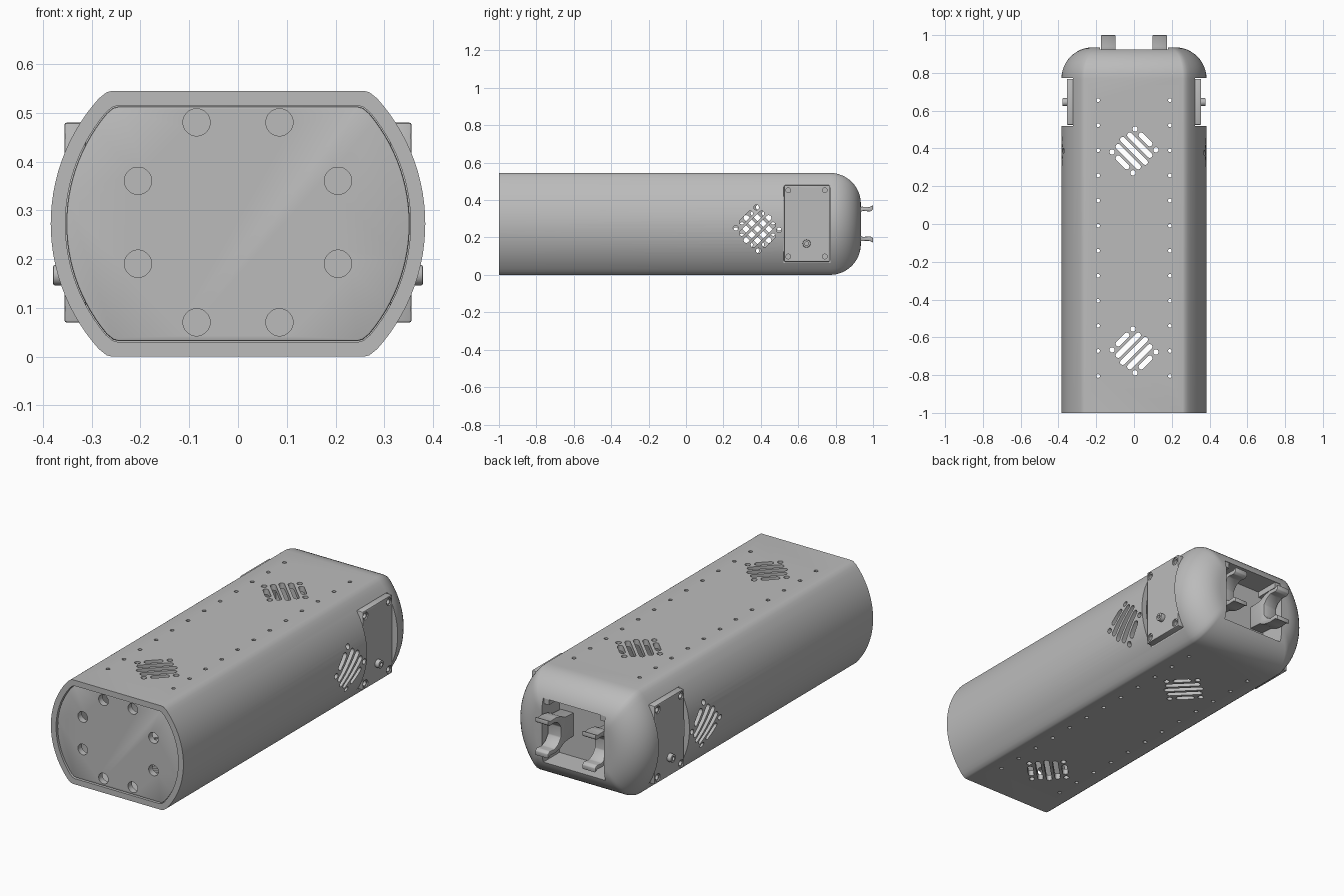
import bpy, bmesh, math
from mathutils import Vector

if "Cube" in bpy.data.objects:
    bpy.data.objects.remove(bpy.data.objects["Cube"], do_unlink=True)

RADIUS, HALF, MID = 0.384, 0.2725, 0.2725
CAP_Y, CAP_R = 0.77, 0.165

grey = bpy.data.materials.new("housing grey")
grey.use_nodes = True
grey.diffuse_color = (0.5, 0.5, 0.5, 1)
grey.node_tree.nodes["Principled BSDF"].inputs["Base Color"].default_value = (0.5, 0.5, 0.5, 1)

# Axis placements: (u, v, w) with w as the extrusion direction
along_x = lambda u, v, w: Vector((w, u, v))
along_y = lambda u, v, w: Vector((u, w, v))
along_z = lambda u, v, w: Vector((u, v, w))


def loft(bm, rings):
    """Closed solid through rings of equal point counts."""
    loops = [[bm.verts.new(p) for p in ring] for ring in rings]
    n = len(loops[0])
    for a, b in zip(loops, loops[1:]):
        for i in range(n):
            bm.faces.new((a[i], a[(i + 1) % n], b[(i + 1) % n], b[i]))
    bm.faces.new(loops[0])
    bm.faces.new(loops[-1])


def prism(bm, points, place, lo, hi):
    loft(bm, [[place(u, v, w) for u, v in points] for w in (lo, hi)])


def capsule(cu, cv, angle, reach, r, steps=8):
    """Rounded slot outline, or a circle when reach is zero."""
    out = []
    for i in range(2 * steps):
        a = math.pi * (i + 0.5) / steps - math.pi / 2
        x = r * math.cos(a) + (reach if i < steps else -reach)
        y = r * math.sin(a)
        out.append((cu + x * math.cos(angle) - y * math.sin(angle),
                    cv + x * math.sin(angle) + y * math.cos(angle)))
    return out


def box(bm, x, y, z):
    prism(bm, [(x[0], y[0]), (x[1], y[0]), (x[1], y[1]), (x[0], y[1])], along_z, *z)


def section(offset, y, steps=28):
    """Circle with flat top and bottom, shrunk inward by offset."""
    r, h = RADIUS - offset, HALF - offset
    limit = math.asin(h / r)
    right = [(r * math.cos(a), r * math.sin(a)) for a in
             (limit * (2 * i / steps - 1) for i in range(steps + 1))]
    # soften the edge where the arc meets the flats
    inner = right[0][0] - 0.012
    right[0] = (right[0][0] - 0.001, -h + 0.003)
    right[-1] = (right[0][0], h - 0.003)
    right = [(inner, -h)] + right + [(inner, h)]
    pts = right + [(-x, z) for x, z in reversed(right)]
    return [Vector((x, y, MID + z)) for x, z in pts]


def make(name, bm):
    bmesh.ops.recalc_face_normals(bm, faces=bm.faces)
    mesh = bpy.data.meshes.new(name)
    bm.to_mesh(mesh)
    bm.free()
    mesh.materials.append(grey)
    obj = bpy.data.objects.new(name, mesh)
    bpy.context.collection.objects.link(obj)
    return obj


def activate(obj):
    bpy.ops.object.select_all(action='DESELECT')
    obj.select_set(True)
    bpy.context.view_layer.objects.active = obj


def cut(obj, bm):
    cutter = make("cutter", bm)
    cutter.hide_render = True
    mod = obj.modifiers.new("cut", 'BOOLEAN')
    mod.operation, mod.solver, mod.object = 'DIFFERENCE', 'EXACT', cutter
    activate(obj)
    bpy.ops.object.modifier_apply(modifier=mod.name)
    bpy.data.objects.remove(cutter, do_unlink=True)


def bevel(obj, width):
    mod = obj.modifiers.new("bevel", 'BEVEL')
    mod.width, mod.segments, mod.limit_method = width, 2, 'ANGLE'
    activate(obj)
    bpy.ops.object.modifier_apply(modifier=mod.name)


def smooth(obj):
    activate(obj)
    bpy.ops.object.shade_smooth_by_angle(angle=math.radians(30))


def vent(bm, cu, cv, angle, place, lo, hi):
    """Round grille of parallel slots with dots around the rim."""
    def slot(t, s, reach):
        u = cu + t * math.cos(angle) - s * math.sin(angle)
        v = cv + t * math.sin(angle) + s * math.cos(angle)
        prism(bm, capsule(u, v, angle, reach, 0.014), place, lo, hi)
    for row, reach in ((0, 0.085), (1, 0.075), (2, 0.032)):
        for s in {row * 0.043, -row * 0.043}:
            slot(0, s, reach)
            if row == 2:
                slot(0.078, s, 0)
                slot(-0.078, s, 0)


# Main housing with the rounded end cap
bm = bmesh.new()
rings = [section(0, -1)]
for i in range(13):
    a = math.pi / 2 * i / 12
    rings.append(section(CAP_R * (1 - math.cos(a)), CAP_Y + CAP_R * math.sin(a)))
loft(bm, rings)
housing = make("housing", bm)

# Hollow interior, open at the front
bm = bmesh.new()
loft(bm, [section(0.03, -1.1), section(0.03, 0.76)])
cut(housing, bm)

# Side pockets and rear connector recess
bm = bmesh.new()
for s in (-1, 1):
    box(bm, sorted((s * 0.322, s * 0.5)), (0.52, CAP_Y + 0.003), (-0.1, 0.7))
box(bm, (-0.18, 0.18), (0.79, 1.1), (0.105, 0.44))
cut(housing, bm)

# Screw holes and vents through the walls
bm = bmesh.new()
for x in (-0.19, 0.19):
    for i in range(12):
        prism(bm, capsule(x, 0.655 - 0.1327 * i, 0, 0, 0.01, 6), along_z, -0.1, 0.7)
vent(bm, 0, 0.387, -math.pi / 4, along_z, -0.1, 0.7)
vent(bm, 0, -0.672, math.pi / 4, along_z, -0.1, 0.7)
for s in (-1, 1):
    vent(bm, 0.382, 0.245, s * math.pi / 4, along_x, *sorted((s * 0.25, s * 0.5)))
cut(housing, bm)
smooth(housing)

# Front plate with a ring of eight holes
bm = bmesh.new()
loft(bm, [section(0.032, -0.992), section(0.032, -0.96)])
plate = make("front_plate", bm)
bevel(plate, 0.004)
bm = bmesh.new()
for x, z in ((0.085, 0.205), (0.205, 0.085)):
    for sx in (-1, 1):
        for sz in (-1, 1):
            prism(bm, capsule(sx * x, MID + 0.003 + sz * z, 0, 0, 0.028, 12), along_y, -1.1, -0.9)
cut(plate, bm)
smooth(plate)

for s, side in ((-1, "right"), (1, "left")):
    # Side access cover with corner holes
    bm = bmesh.new()
    box(bm, sorted((s * 0.312, s * 0.356)), (0.525, 0.768), (0.07, 0.48))
    cover = make(side + "_cover", bm)
    bevel(cover, 0.005)
    for r, depth in ((0.02, 0.35), (0.013, 0.25)):
        bm = bmesh.new()
        for y in (0.547, 0.742):
            for z in (0.098, 0.452):
                prism(bm, capsule(y, z, 0, 0, r), along_x, *sorted((s * depth, s * 0.5)))
        cut(cover, bm)
    smooth(cover)

    # Push button on the cover
    bm = bmesh.new()
    prism(bm, capsule(0.645, 0.167, 0, 0, 0.021, 12), along_x, *sorted((s * 0.33, s * 0.379)))
    button = make(side + "_button", bm)
    bevel(button, 0.003)
    bm = bmesh.new()
    prism(bm, capsule(0.645, 0.167, 0, 0, 0.01), along_x, *sorted((s * 0.365, s * 0.5)))
    cut(button, bm)
    smooth(button)

    # Rear clip, open toward the back
    upper = [(0.78, 0.06), (0.86, 0.066), (0.9, 0.085), (0.94, 0.092), (0.98, 0.09), (1.0, 0.1),
             (1.0, 0.076), (0.985, 0.066), (0.945, 0.07), (0.915, 0.055), (0.895, 0.028)]
    outline = [(y, MID + z) for y, z in upper] + [(y, MID - z) for y, z in reversed(upper)]
    bm = bmesh.new()
    prism(bm, outline, along_x, *sorted((s * 0.098, s * 0.175)))
    clip = make(side + "_rear_clip", bm)
    bevel(clip, 0.004)
    smooth(clip)

    # Small stop in the upper corner of the recess
    bm = bmesh.new()
    box(bm, sorted((s * 0.15, s * 0.185)), (0.78, 0.92), (0.41, 0.445))
    smooth(make(side + "_recess_stop", bm))
